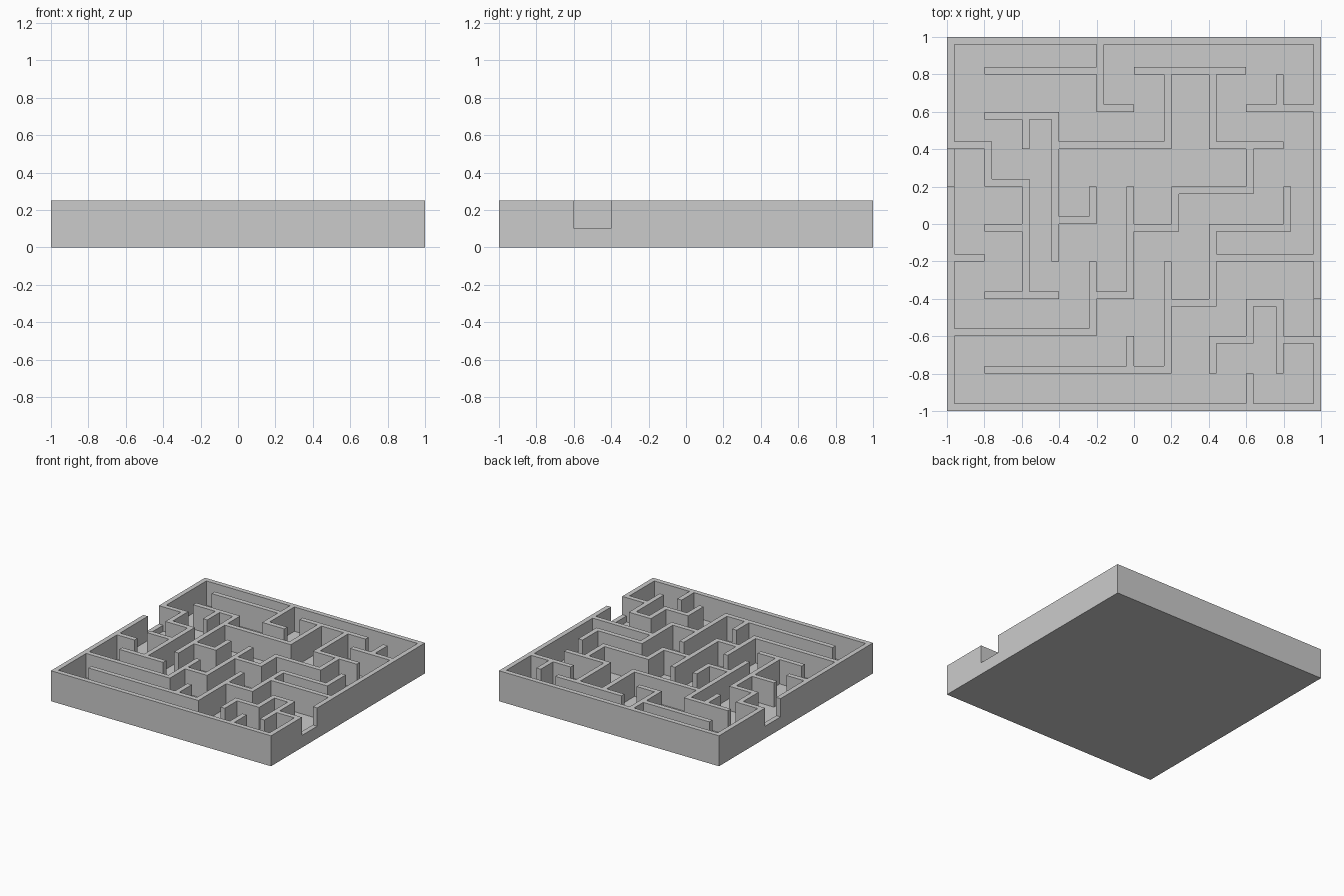
import bpy
import bmesh
from math import radians

PITCH = 0.2                 # one maze cell
WALL = 0.04                 # wall thickness
FLOOR, SILL, TOP = 0.05, 0.1, 0.25   # heights of floor, door sills and walls
STEPS = round(PITCH / WALL)
SIDE = 10 * STEPS           # wall-thickness squares along one side

cube = bpy.data.objects.get("Cube")
if cube:
    bpy.data.objects.remove(cube, do_unlink=True)

grey = bpy.data.materials.new("light grey")
grey.use_nodes = True
colour = (0.6, 0.6, 0.6, 1)
grey.diffuse_color = colour
grey.node_tree.nodes["Principled BSDF"].inputs["Base Color"].default_value = colour

# Walls in maze cells: start, end, position. The side is where the thickness lies.
along_x_above = [
    (-5, 5, -5),
    (-4, -1, 4), (-1, 0, 3), (0, 3, 4), (3, 5, 3),
    (-5, -3.8, 2), (-2, 1, 2), (2, 4, 2), (-4, -2.8, 1),
    (-2, -1, 0), (-5, -4, -1), (2, 5, -1),
    (-4, -2, -2), (-1, 0, -2), (-5, -1, -3), (-4, 1, -4),
]
along_x_below = [
    (-5, 5, 5),
    (-4, -2, 3), (1, 3.2, 1), (-4, -3, 0), (0, 1.2, 0), (2, 4.2, 0),
    (1, 2.2, -2), (3, 4, -2), (2, 3.2, -3), (4, 5, -3),
]
along_y_right = [
    (2, 5, -5), (-5, 1, -5),
    (1, 2, -4), (-2, 1, -3), (2, 3, -3), (3, 5, -1), (0, 1, 1),
    (2, 4, 2), (-2, 0, 2), (-4, -3, 2),
    (1, 2, 3), (-3, -2, 3), (-5, -4, 3), (0, 1, 4),
]
along_y_left = [
    (-2, 5, 5), (-5, -3, 5),
    (-1, 3, -2), (0, 1, -1), (-3, -1, -1), (-2, 1, 0), (-4, -3, 0),
    (2, 4, 1), (-4, -1, 1), (3, 4, 4), (-4, -2, 4),
]


def square(v):
    return round(v * STEPS) + SIDE // 2


def collect():
    """Set of wall-thickness squares covered by walls."""
    filled = set()
    groups = [(along_x_above, False, 0), (along_x_below, False, -1),
              (along_y_right, True, 0), (along_y_left, True, -1)]
    for walls, upright, offset in groups:
        for start, end, position in walls:
            across = square(position) + offset
            for run in range(square(start), square(end)):
                filled.add((across, run) if upright else (run, across))
    return filled


def finish(bm, name):
    bmesh.ops.recalc_face_normals(bm, faces=bm.faces)
    mesh = bpy.data.meshes.new(name)
    bm.to_mesh(mesh)
    bm.free()
    mesh.materials.append(grey)
    obj = bpy.data.objects.new(name, mesh)
    bpy.context.collection.objects.link(obj)


def box(name, x, y, width, depth, bottom, top):
    bm = bmesh.new()
    bmesh.ops.create_cube(bm, size=1)
    for v in bm.verts:
        v.co.x = x + v.co.x * width
        v.co.y = y + v.co.y * depth
        v.co.z = top if v.co.z > 0 else bottom
    finish(bm, name)


# Base slab and the raised sill in each doorway
box("base", 0, 0, 2, 2, 0, FLOOR)
edge = 1 - WALL / 2
box("left_door_sill", edge, -2.5 * PITCH, WALL, PITCH, FLOOR, SILL)
box("right_door_sill", -edge, 1.5 * PITCH, WALL, PITCH, FLOOR, SILL)

# Walls, fused into one clean solid
bm = bmesh.new()
corners = {}


def corner(i, j):
    if (i, j) not in corners:
        corners[i, j] = bm.verts.new((i * WALL - 1, j * WALL - 1, FLOOR))
    return corners[i, j]


for i, j in sorted(collect()):
    bm.faces.new([corner(i, j), corner(i + 1, j),
                  corner(i + 1, j + 1), corner(i, j + 1)])
raised = bmesh.ops.extrude_face_region(bm, geom=bm.faces[:], use_keep_orig=True)
for item in raised["geom"]:
    if isinstance(item, bmesh.types.BMVert):
        item.co.z = TOP
bmesh.ops.recalc_face_normals(bm, faces=bm.faces)
bmesh.ops.dissolve_limit(bm, angle_limit=radians(1), verts=bm.verts, edges=bm.edges)
bmesh.ops.triangulate(bm, faces=bm.faces[:])
finish(bm, "maze_walls")
